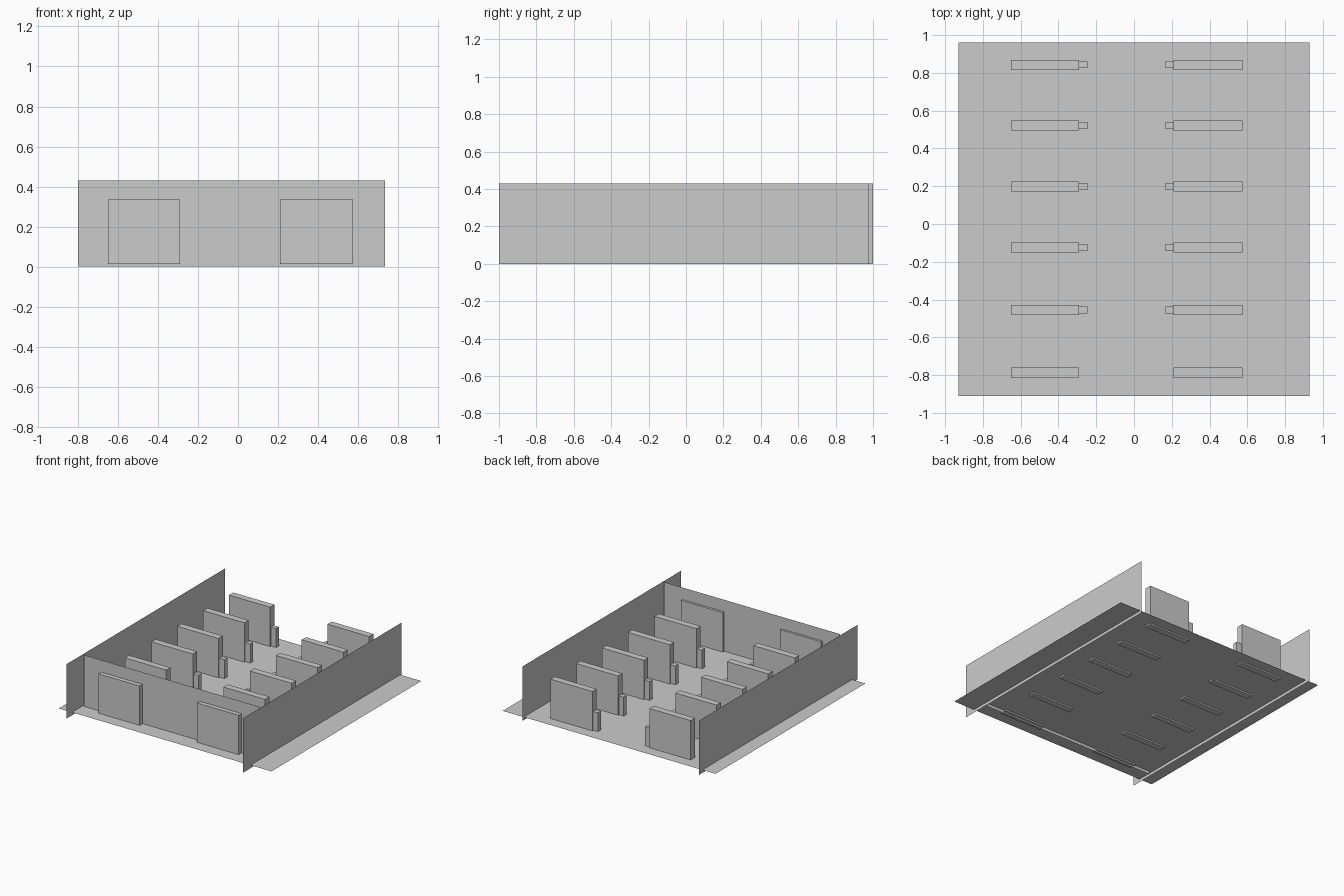
import bpy, bmesh

if "Cube" in bpy.data.objects:
    bpy.data.objects.remove(bpy.data.objects["Cube"])


def mesh_object(name, bm):
    mesh = bpy.data.meshes.new(name)
    bm.to_mesh(mesh)
    bm.free()
    obj = bpy.data.objects.new(name, mesh)
    bpy.context.collection.objects.link(obj)
    return obj


def box(name, x, y, z):
    """Axis-aligned box from (min, max) ranges."""
    bm = bmesh.new()
    bmesh.ops.create_cube(bm, size=1)
    for v in bm.verts:
        v.co = [r[0] if c < 0 else r[1] for c, r in zip(v.co, (x, y, z))]
    return mesh_object(name, bm)


def sheet(name, corners):
    """Single flat panel without thickness."""
    bm = bmesh.new()
    bm.faces.new([bm.verts.new(c) for c in corners])
    return mesh_object(name, bm)


FLOOR_Z, WALL_TOP = 0.024, 0.43

# Floor panel
sheet("floor", [(-0.93, -0.91, FLOOR_Z), (0.93, -0.91, FLOOR_Z),
                (0.93, 0.96, FLOOR_Z), (-0.93, 0.96, FLOOR_Z)])

# Side walls, slightly staggered in length
for name, x, y0, y1 in (("left_wall", -0.815, -0.975, 1.0),
                        ("right_wall", 0.746, -1.0, 0.975)):
    sheet(name, [(x, y0, 0), (x, y1, 0), (x, y1, WALL_TOP), (x, y0, WALL_TOP)])

# Front wall
sheet("front_wall", [(-0.80, -0.777, 0), (0.735, -0.777, 0),
                     (0.735, -0.777, WALL_TOP), (-0.80, -0.777, WALL_TOP)])

# Two columns of partitions, each with a short post on the aisle side
rows = (-0.786, -0.456, -0.124, 0.198, 0.521, 0.843)
columns = (("left", (-0.65, -0.29), (-0.29, -0.245)),
           ("right", (0.21, 0.575), (0.167, 0.21)))
for side, panel_x, post_x in columns:
    for i, y in enumerate(rows):
        box(f"{side}_partition_{i}", panel_x, (y - 0.0265, y + 0.0265), (0.0125, 0.335))
        if i > 0:
            box(f"{side}_post_{i}", post_x, (y - 0.018, y + 0.018), (0.026, 0.175))
